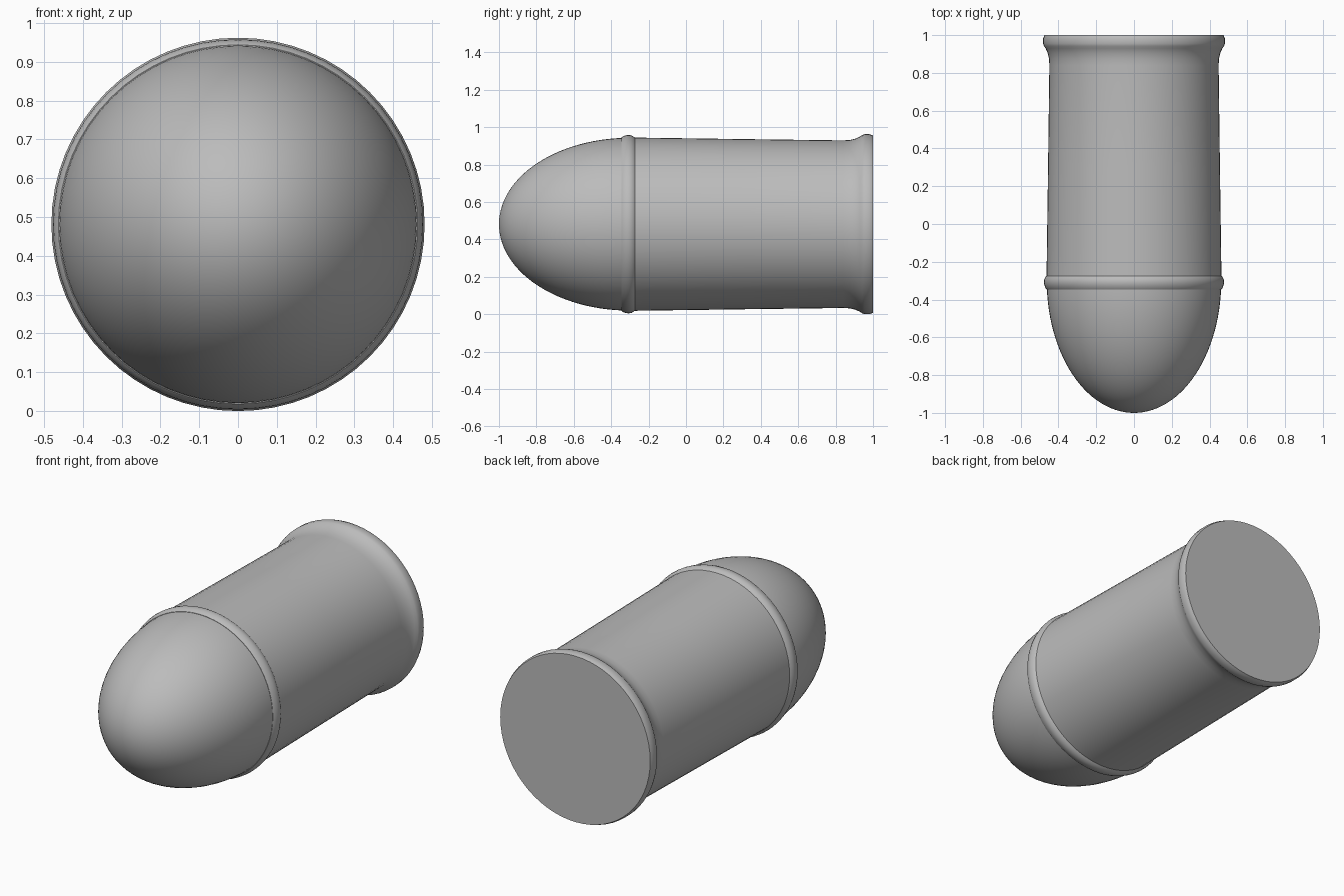
import bpy, bmesh, math

if "Cube" in bpy.data.objects:
    bpy.data.objects.remove(bpy.data.objects["Cube"])

CZ = 0.481   # height of the long axis
SEG = 64

grey = bpy.data.materials.new("plain grey")
grey.diffuse_color = (0.5, 0.5, 0.5, 1)
grey.use_nodes = True
grey.node_tree.nodes["Principled BSDF"].inputs["Base Color"].default_value = grey.diffuse_color


def lathe(name, profile):
    """Spin (y, radius) points round the long axis; ends on the axis close."""
    bm = bmesh.new()
    verts = [bm.verts.new((0, y, r)) for y, r in profile]
    edges = [bm.edges.new(p) for p in zip(verts, verts[1:])]
    bmesh.ops.spin(bm, geom=verts + edges, cent=(0, 0, 0), axis=(0, 1, 0),
                   angle=math.tau, steps=SEG, use_merge=True)
    bmesh.ops.remove_doubles(bm, verts=bm.verts, dist=1e-5)
    bmesh.ops.recalc_face_normals(bm, faces=bm.faces)
    mesh = bpy.data.meshes.new(name)
    bm.to_mesh(mesh)
    bm.free()
    mesh.materials.append(grey)
    ob = bpy.data.objects.new(name, mesh)
    bpy.context.collection.objects.link(ob)
    ob.location.z = CZ
    bpy.ops.object.select_all(action='DESELECT')
    ob.select_set(True)
    bpy.context.view_layer.objects.active = ob
    bpy.ops.object.shade_smooth_by_angle(angle=math.radians(35))
    return ob


# rounded nose: most of a half ellipse, tucked into the band
N = 28
nose = [(-0.30 - 0.70 * math.cos(a), 0.462 * math.sin(a))
        for a in (i / N * math.pi / 2 for i in range(N))]
nose[0] = (-1.0, 0.0)
lathe("nose", nose + [(-0.31, 0.462), (-0.31, 0.0)])

# casing: rounded front band, slightly tapered wall, flared rim, flat back
lathe("casing", [
    (-0.346, 0.0), (-0.346, 0.463), (-0.338, 0.469), (-0.322, 0.475),
    (-0.308, 0.477), (-0.292, 0.475), (-0.280, 0.468), (-0.274, 0.463),
    (0.30, 0.455), (0.84, 0.448), (0.875, 0.450), (0.905, 0.457),
    (0.930, 0.468), (0.942, 0.477), (0.955, 0.481), (0.982, 0.481),
    (0.992, 0.477), (1.0, 0.474), (1.0, 0.0)])
